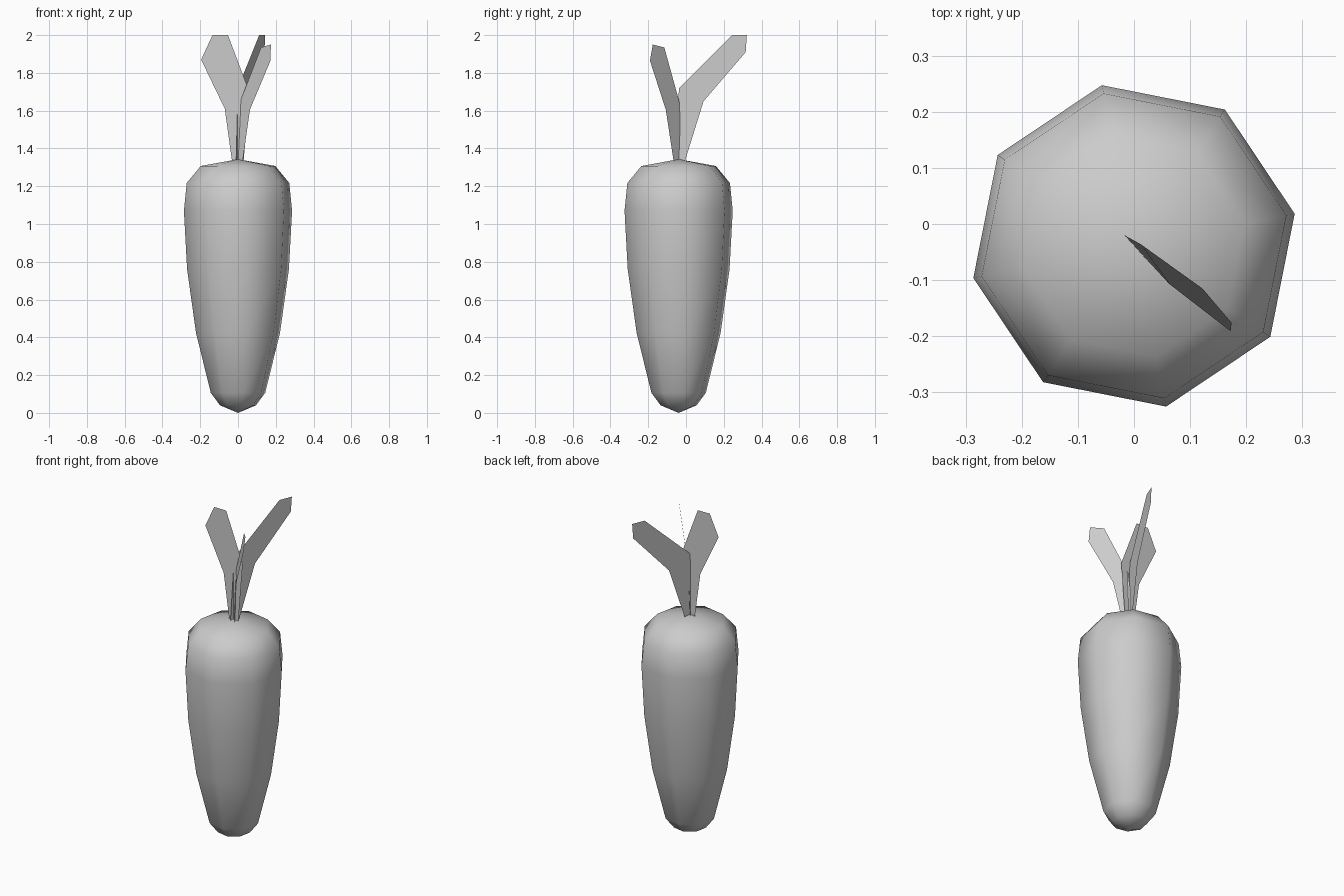
import bpy, bmesh
from math import cos, sin, radians, tau

if "Cube" in bpy.data.objects:
    bpy.data.objects.remove(bpy.data.objects["Cube"])

CY = -0.039      # root axis sits slightly forward of the origin
SIDES = 8


def finish(name, bm, smooth):
    bmesh.ops.recalc_face_normals(bm, faces=bm.faces)
    for f in bm.faces:
        f.smooth = smooth
    me = bpy.data.meshes.new(name)
    bm.to_mesh(me)
    bm.free()
    ob = bpy.data.objects.new(name, me)
    bpy.context.collection.objects.link(ob)
    return ob


# Root: eight-sided tapered body, (radius, height) rings between two poles
profile = [(0.097, 0.04), (0.147, 0.106), (0.227, 0.425), (0.275, 0.762),
           (0.292, 1.07), (0.277, 1.217), (0.201, 1.307)]
bm = bmesh.new()
rings = []
for r, z in profile:
    angles = [radians(11.3) + tau * i / SIDES for i in range(SIDES)]
    rings.append([bm.verts.new((r * cos(a), CY + r * sin(a), z)) for a in angles])
bottom = bm.verts.new((0, CY, 0))
top = bm.verts.new((0, CY, 1.343))
for i in range(SIDES):
    j = (i + 1) % SIDES
    for lo, hi in zip(rings, rings[1:]):
        bm.faces.new((lo[i], lo[j], hi[j], hi[i]))
    bm.faces.new((bottom, rings[0][j], rings[0][i]))
    bm.faces.new((top, rings[-1][i], rings[-1][j]))
finish("root", bm, True)


# Leaves: thin flat blades fanning out of the crown
def leaf(name, points):
    bm = bmesh.new()
    bm.faces.new([bm.verts.new(p) for p in points])
    finish(name, bm, False)


left = [(0.03, 1.335), (-0.032, 1.335), (-0.07, 1.61), (-0.195, 1.87),
        (-0.135, 2.0), (-0.053, 2.0), (0.06, 1.70)]
leaf("left_leaf", [(x, -0.04, z) for x, z in left])

back = [(-0.06, 1.335), (-0.005, 1.335), (0.093, 1.65), (0.316, 1.91),
        (0.322, 2.0), (0.245, 2.0), (-0.037, 1.72)]
leaf("back_leaf", [(0.143 - 0.4 * (0.322 - y), y, z) for y, z in back])

leaf("front_leaf", [(-0.017, -0.02, 1.335), (0.025, -0.066, 1.335),
                    (0.063, -0.107, 1.605), (0.172, -0.191, 1.865),
                    (0.174, -0.176, 1.95), (0.122, -0.115, 1.935),
                    (0.012, -0.036, 1.65)])
